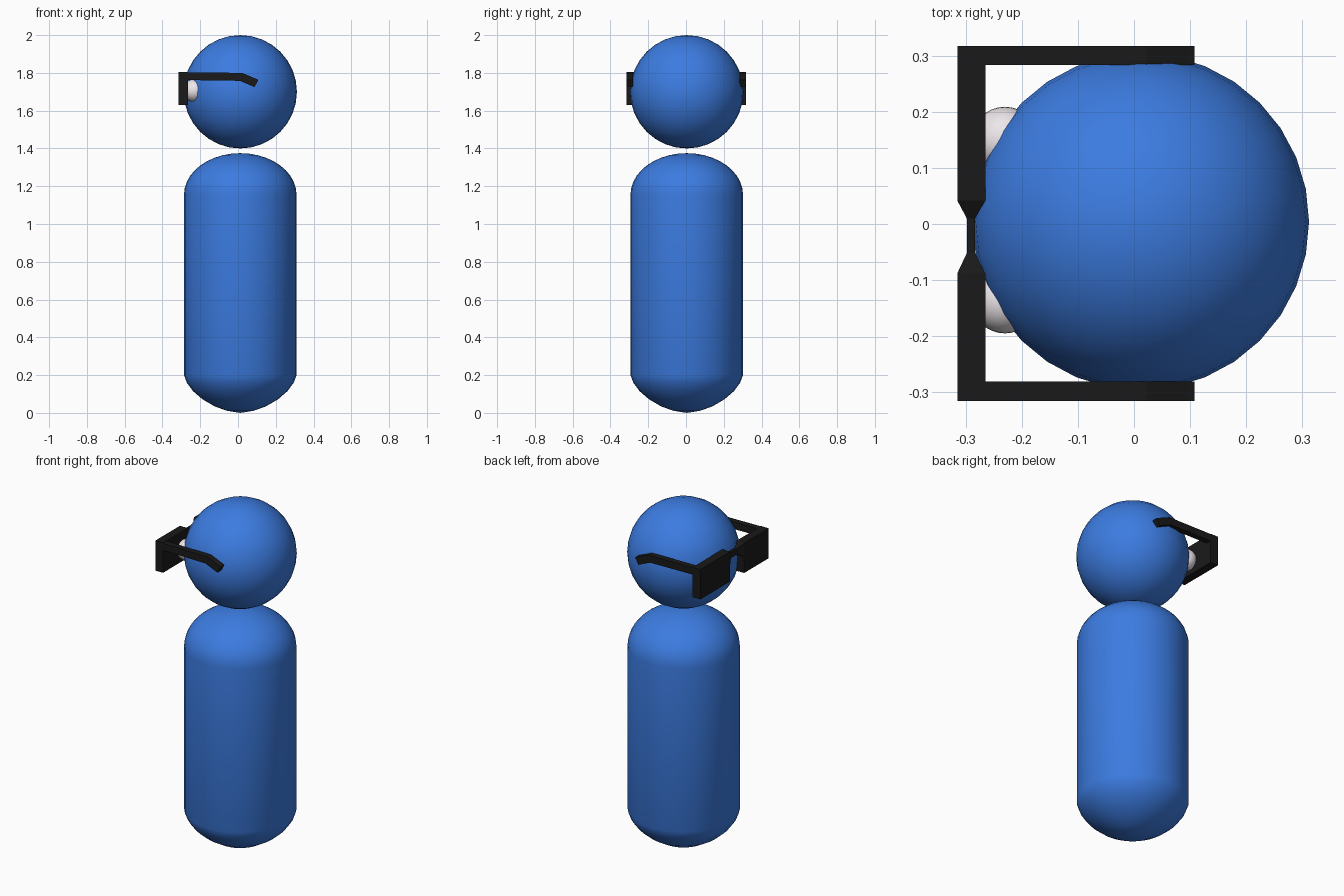
import bpy, bmesh, math
from mathutils import Matrix, Vector

if "Cube" in bpy.data.objects:
    bpy.data.objects.remove(bpy.data.objects["Cube"])

CX, CY = 0.012, 0.004


def material(name, rgb):
    m = bpy.data.materials.new(name)
    m.diffuse_color = (*rgb, 1)
    m.use_nodes = True
    m.node_tree.nodes["Principled BSDF"].inputs["Base Color"].default_value = m.diffuse_color
    return m


BLUE = material("blue", (0.045, 0.2, 0.75))
BLACK = material("black", (0.01, 0.01, 0.01))
WHITE = material("white", (0.85, 0.8, 0.84))


def finish(name, bm, mat, smooth=False):
    bmesh.ops.recalc_face_normals(bm, faces=bm.faces)
    me = bpy.data.meshes.new(name)
    bm.to_mesh(me)
    bm.free()
    me.materials.append(mat)
    for p in me.polygons:
        p.use_smooth = smooth
    ob = bpy.data.objects.new(name, me)
    bpy.context.collection.objects.link(ob)
    return ob


def sphere(name, loc, r, mat, seg=32, rings=16):
    bm = bmesh.new()
    bmesh.ops.create_uvsphere(bm, u_segments=seg, v_segments=rings, radius=r,
                              matrix=Matrix.Translation(loc))
    finish(name, bm, mat, True)


def loft(name, sections, mat):
    """Skin a chain of four-cornered sections and cap the ends."""
    bm = bmesh.new()
    rows = [[bm.verts.new(p) for p in s] for s in sections]
    for a, b in zip(rows, rows[1:]):
        for i in range(4):
            j = (i + 1) % 4
            bm.faces.new((a[i], a[j], b[j], b[i]))
    bm.faces.new(rows[0])
    bm.faces.new(rows[-1])
    finish(name, bm, mat)


# body: revolved capsule with a flatter bottom
profile = [(0, 0), (0.07, 0.011), (0.135, 0.034), (0.2, 0.072), (0.25, 0.115),
           (0.283, 0.16), (0.298, 0.2)]
for i in range(11):
    a = math.radians(9 * i)
    profile.append((0.298 * math.cos(a), 1.155 + 0.22 * math.sin(a)))
bm = bmesh.new()
vs = [bm.verts.new((CX + r, CY, z)) for r, z in profile]
edges = [bm.edges.new(p) for p in zip(vs, vs[1:])]
bmesh.ops.spin(bm, geom=vs + edges, cent=(CX, CY, 0), axis=(0, 0, 1),
               angle=2 * math.pi, steps=32)
bmesh.ops.remove_doubles(bm, verts=bm.verts, dist=0.0005)
finish("body", bm, BLUE, True)

# head and eyes
sphere("head", (CX, CY, 1.7), 0.3, BLUE)
for side, y in (("left", 0.149), ("right", -0.135)):
    sphere(side + "_eye", (-0.23, y, 1.706), 0.06, WHITE)


# glasses: solid lens panels, pinched bridge, bent temples
def y_section(y, x0, x1, z0, z1):
    return [(x0, y, z0), (x1, y, z0), (x1, y, z1), (x0, y, z1)]


PANEL = (-0.315, -0.265, 1.63, 1.805)
loft("left_lens", [y_section(0.317, *PANEL), y_section(0.042, *PANEL)], BLACK)
loft("right_lens", [y_section(-0.315, *PANEL), y_section(-0.088, *PANEL)], BLACK)
WIDE = (-0.315, -0.265, 1.725, 1.805)
THIN = (-0.298, -0.283, 1.75, 1.785)
loft("bridge", [y_section(0.042, *WIDE), y_section(0.01, *THIN),
                y_section(-0.052, *THIN), y_section(-0.088, *WIDE)], BLACK)

# side path of a temple as (top point, bottom point) pairs
temple = [((-0.266, 1.803), (-0.266, 1.762)), ((0.022, 1.80), (0.01, 1.758)),
          ((0.108, 1.763), (0.087, 1.725))]
for side, y0, y1 in (("left", 0.283, 0.317), ("right", -0.315, -0.281)):
    loft(side + "_temple",
         [[(t[0], y0, t[1]), (t[0], y1, t[1]), (b[0], y1, b[1]), (b[0], y0, b[1])]
          for t, b in temple], BLACK)
